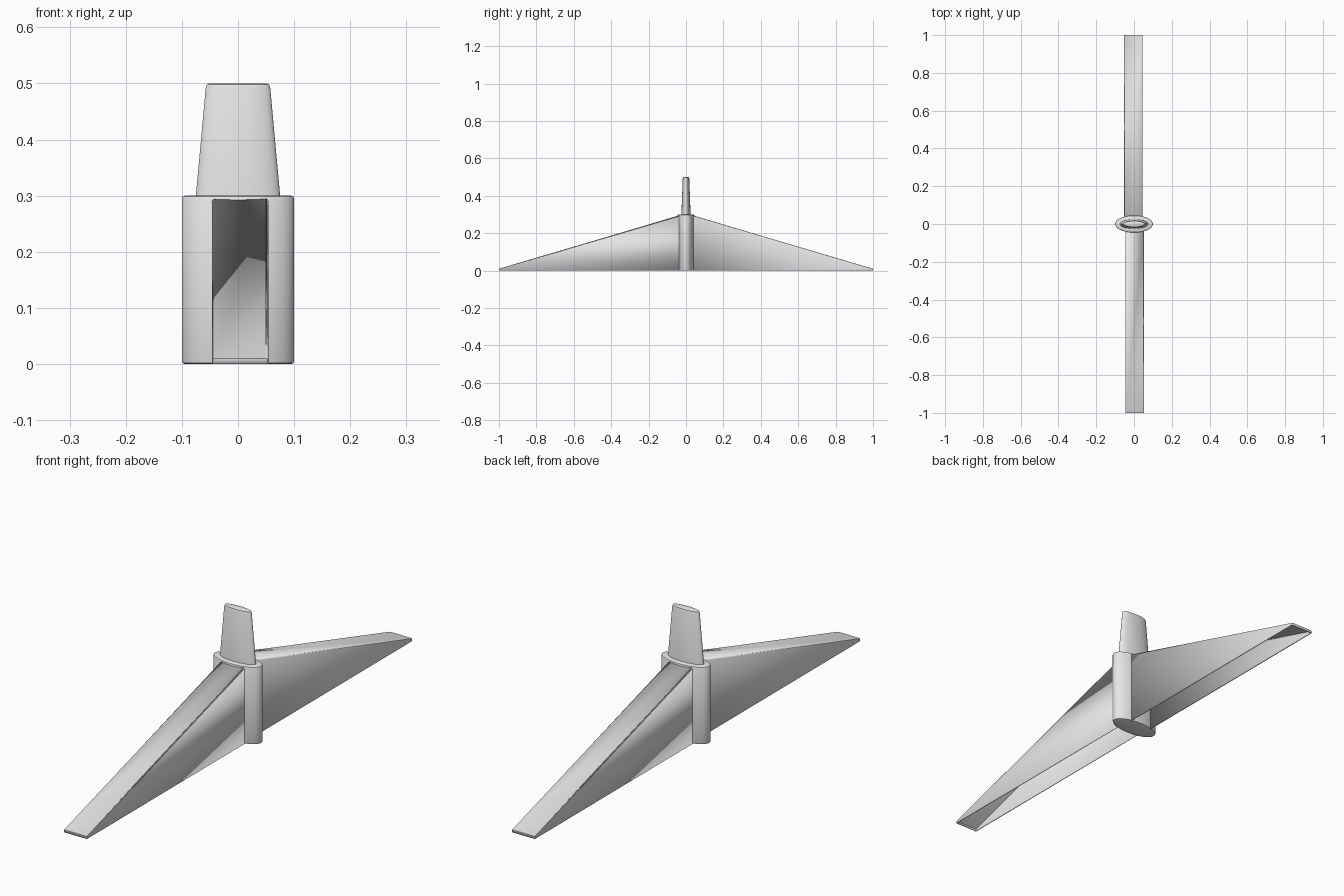
import bpy, bmesh, math
from mathutils import Matrix

if "Cube" in bpy.data.objects:
    bpy.data.objects.remove(bpy.data.objects["Cube"], do_unlink=True)

# One plain grey for everything
grey = bpy.data.materials.new("light_grey")
grey.use_nodes = True
grey.diffuse_color = (0.8, 0.8, 0.8, 1)
grey.node_tree.nodes["Principled BSDF"].inputs["Base Color"].default_value = (0.8, 0.8, 0.8, 1)


def finish(name, bm, angle):
    bmesh.ops.recalc_face_normals(bm, faces=bm.faces)
    mesh = bpy.data.meshes.new(name)
    bm.to_mesh(mesh)
    bm.free()
    mesh.materials.append(grey)
    obj = bpy.data.objects.new(name, mesh)
    bpy.context.collection.objects.link(obj)
    bpy.ops.object.select_all(action='DESELECT')
    obj.select_set(True)
    bpy.context.view_layer.objects.active = obj
    bpy.ops.object.shade_smooth_by_angle(angle=math.radians(angle))
    return obj


def elliptic_column(name, rings, sides=64):
    """Loft capped ellipses given as (z, x radius, y radius)."""
    bm = bmesh.new()
    loops = []
    for z, rx, ry in rings:
        loops.append([bm.verts.new((rx * math.cos(a), ry * math.sin(a), z))
                      for a in (math.tau * i / sides for i in range(sides))])
    for low, high in zip(loops, loops[1:]):
        for i in range(sides):
            j = (i + 1) % sides
            bm.faces.new((low[i], low[j], high[j], high[i]))
    bm.faces.new(loops[0])
    bm.faces.new(loops[-1])
    return finish(name, bm, 30)


def wing(name, turn):
    """Hollow wedge, open underneath, sloping down to a thin tip."""
    bm = bmesh.new()
    x0, x1 = -0.046, 0.054
    root, tip, root_z, tip_z = -0.03, -1.0, 0.297, 0.01
    profile = [(root, 0), (root, root_z), (tip, tip_z), (tip, 0)]
    left, right = ([bm.verts.new((x, y, z)) for y, z in profile] for x in (x1, x0))
    bm.faces.new(left)
    bm.faces.new(right)
    for i in (1, 2):
        bm.faces.new((left[i], left[i + 1], right[i + 1], right[i]))
    # soften the long upper edges and the tip corners
    edges = [bm.edges.get((s[i], s[i + 1])) for s in (left, right) for i in (1, 2)]
    bmesh.ops.bevel(bm, geom=edges, offset=0.004, segments=2, profile=0.5,
                    affect='EDGES', clamp_overlap=True)
    bmesh.ops.rotate(bm, verts=bm.verts, cent=(0, 0, 0), matrix=Matrix.Rotation(turn, 3, 'Z'))
    obj = finish(name, bm, 25)
    # turn the shell outward before giving it a thin wall
    sides = [p for p in obj.data.polygons if abs(p.normal.x) > 0.99]
    if sum(p.normal.x * (p.center.x - (0.004 * math.cos(turn))) for p in sides) < 0:
        obj.data.flip_normals()
    wall = obj.modifiers.new("thin_wall", 'SOLIDIFY')
    wall.thickness = 0.003
    wall.offset = -1


# Oval body with softened rims
elliptic_column("body", [(0, 0.095, 0.040), (0.0015, 0.0985, 0.0435), (0.005, 0.1, 0.045),
                         (0.295, 0.1, 0.045), (0.2985, 0.0985, 0.0435), (0.3, 0.095, 0.040)])

# Tapered oval post on top
elliptic_column("tapered_post", [(0.29, 0.076, 0.025), (0.492, 0.0575, 0.0175),
                                 (0.498, 0.0555, 0.0155), (0.5, 0.051, 0.011)])

# Front and back wings, the back one turned half round
wing("front_wing", 0)
wing("back_wing", math.pi)
